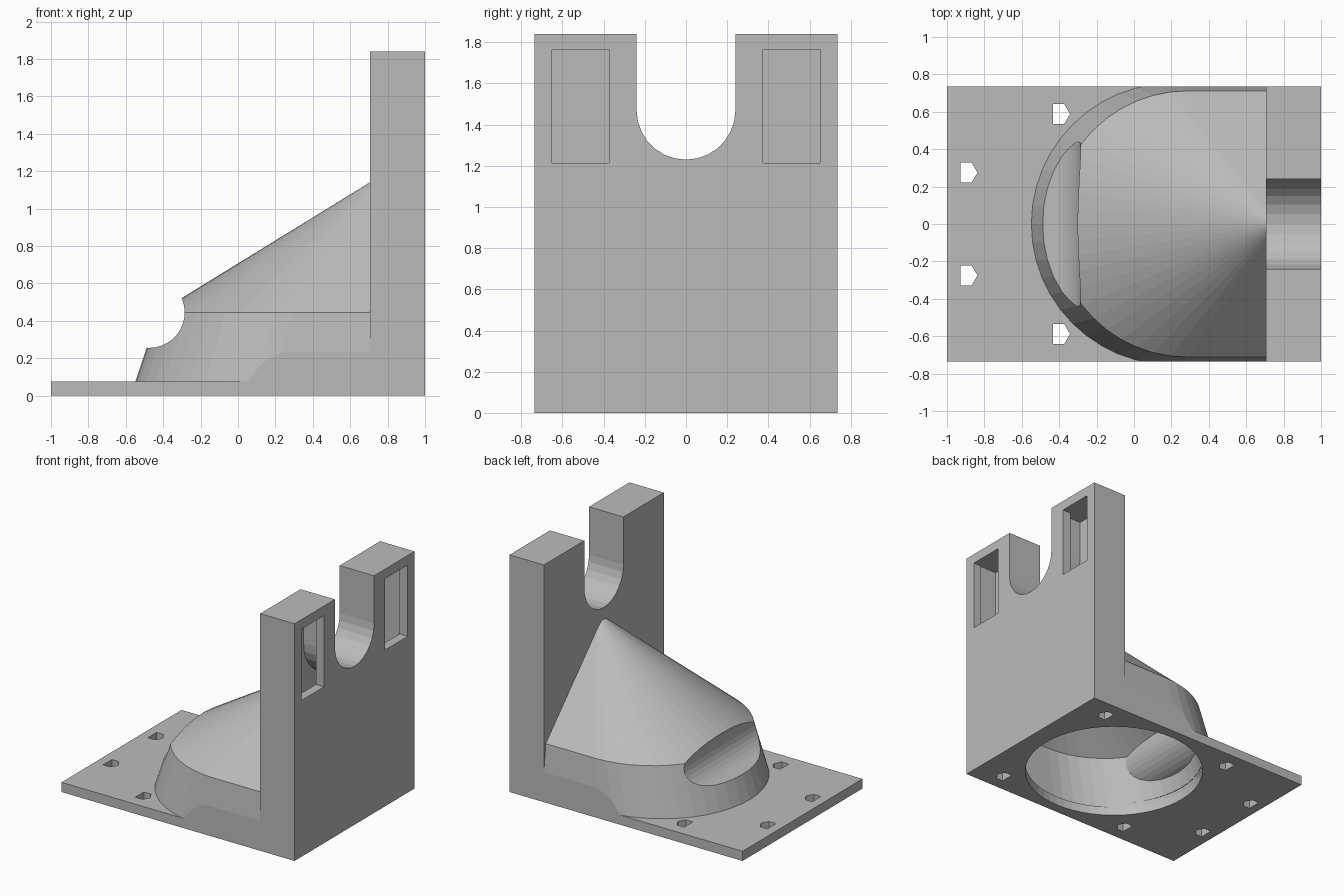
import bpy, bmesh
from math import sin, cos, pi, radians
from mathutils import Vector

cube = bpy.data.objects.get("Cube")
if cube:
    bpy.data.objects.remove(cube, do_unlink=True)

grey = bpy.data.materials.new("plain_grey")
grey.use_nodes = True
GREY = (0.5, 0.5, 0.5, 1)
grey.diffuse_color = GREY
grey.node_tree.nodes["Principled BSDF"].inputs["Base Color"].default_value = GREY


def make(name, bm):
    bmesh.ops.recalc_face_normals(bm, faces=bm.faces)
    mesh = bpy.data.meshes.new(name)
    bm.to_mesh(mesh)
    bm.free()
    mesh.materials.append(grey)
    ob = bpy.data.objects.new(name, mesh)
    bpy.context.collection.objects.link(ob)
    return ob


def prism(name, points, step):
    """Extrude a closed 3D outline along a vector."""
    bm = bmesh.new()
    face = bm.faces.new([bm.verts.new(p) for p in points])
    out = bmesh.ops.extrude_face_region(bm, geom=[face])
    moved = [v for v in out["geom"] if isinstance(v, bmesh.types.BMVert)]
    bmesh.ops.translate(bm, verts=moved, vec=Vector(step))
    return make(name, bm)


def box(name, x0, x1, y0, y1, z0, z1):
    return prism(name, [(x0, y0, z0), (x1, y0, z0), (x1, y1, z0), (x0, y1, z0)],
                 (0, 0, z1 - z0))


def arc(cx, cy, r, a0, a1, n):
    return [(cx + r * cos(radians(a0 + (a1 - a0) * i / n)),
             cy + r * sin(radians(a0 + (a1 - a0) * i / n))) for i in range(n + 1)]


def combine(target, tool, operation):
    """Apply a boolean and discard the tool object."""
    mod = target.modifiers.new(operation, "BOOLEAN")
    mod.operation = operation
    mod.solver = "EXACT"
    mod.object = tool
    with bpy.context.temp_override(object=target, active_object=target,
                                   selected_objects=[target]):
        bpy.ops.object.modifier_apply(modifier=mod.name)
    bpy.data.objects.remove(tool, do_unlink=True)


def cone_hull(name, rings, ridge, x_end):
    """Hull of half rings stretched towards the wall and a top ridge."""
    bm = bmesh.new()
    for cx, r, z in rings:
        for x, y in arc(cx, 0, r, 90, 270, 24) + [(x_end, r), (x_end, -r)]:
            bm.verts.new((x, y, z))
    for x in (ridge[0], x_end):
        bm.verts.new((x, 0, ridge[1]))
    out = bmesh.ops.convex_hull(bm, input=bm.verts)
    spare = [v for v in out["geom_interior"] if isinstance(v, bmesh.types.BMVert)]
    bmesh.ops.delete(bm, geom=spare, context="VERTS")
    return make(name, bm)


def notched(half, bottom, top, notch_r, notch_z):
    """Outline in y, z of a slab with a U notch in its top."""
    u = arc(0, notch_z, notch_r, 0, -180, 14)
    return [(-half, bottom), (half, bottom), (half, top), (notch_r, top)] + u \
        + [(-notch_r, top), (-half, top)]


def groove(r):
    return prism("groove_cutter", [(x, -1, z) for x, z in arc(-0.475, 0.445, r, 0, 350, 35)],
                 (0, 2, 0))


W = 0.735

# Base plate, notched wall and sloping hood
body = box("duct_body", -1, 1, -W, W, 0, 0.075)
hood = cone_hull("hood", [(0.193, 0.757, 0.03), (0.287, 0.712, 0.445)], (0.765, 1.177), 0.85)
combine(hood, box("hood_trim", -1, 1, -W, W, 0, 2), "INTERSECT")
combine(hood, groove(0.19), "DIFFERENCE")
wall = prism("wall", [(0.705, y, z) for y, z in notched(W, 0, 1.84, 0.24, 1.47)],
             (0.295, 0, 0))
combine(body, wall, "UNION")
combine(body, hood, "UNION")

# Hollow inside of the hood, kept clear of the groove
inner = cone_hull("hood_hollow", [(0.21, 0.675, 0.07), (0.285, 0.645, 0.445)],
                  (0.765, 1.10), 0.85)
combine(inner, groove(0.235), "DIFFERENCE")
combine(body, inner, "DIFFERENCE")

# Hollow inside of the wall, following the notch
cavity = prism("wall_hollow",
               [(0.78, y, z) for y, z in notched(0.662, 0.08, 1.768, 0.31, 1.47)],
               (0.15, 0, 0))
combine(body, cavity, "DIFFERENCE")

# Round inlet underneath
inlet = prism("inlet", [(x, y, -0.1) for x, y in arc(0.195, 0, 0.655, 0, 354, 59)],
              (0, 0, 0.2))
combine(body, inlet, "DIFFERENCE")

# Outlets in the wall and screw holes in the plate
for s in (-1, 1):
    y0, y1 = sorted((s * 0.375, s * 0.652))
    combine(body, box("outlet", 0.88, 1.1, y0, y1, 1.213, 1.765), "DIFFERENCE")
    for hx, hy in ((-0.88, 0.275), (-0.385, 0.588), (0.78, 0.588)):
        outline = [(-0.048, -0.053), (0.012, -0.053), (0.043, 0), (0.012, 0.053), (-0.048, 0.053)]
        hole = prism("screw_hole", [(hx + x, s * hy + y, -0.1) for x, y in outline],
                     (0, 0, 0.25))
        combine(body, hole, "DIFFERENCE")

body.data.shade_flat()
